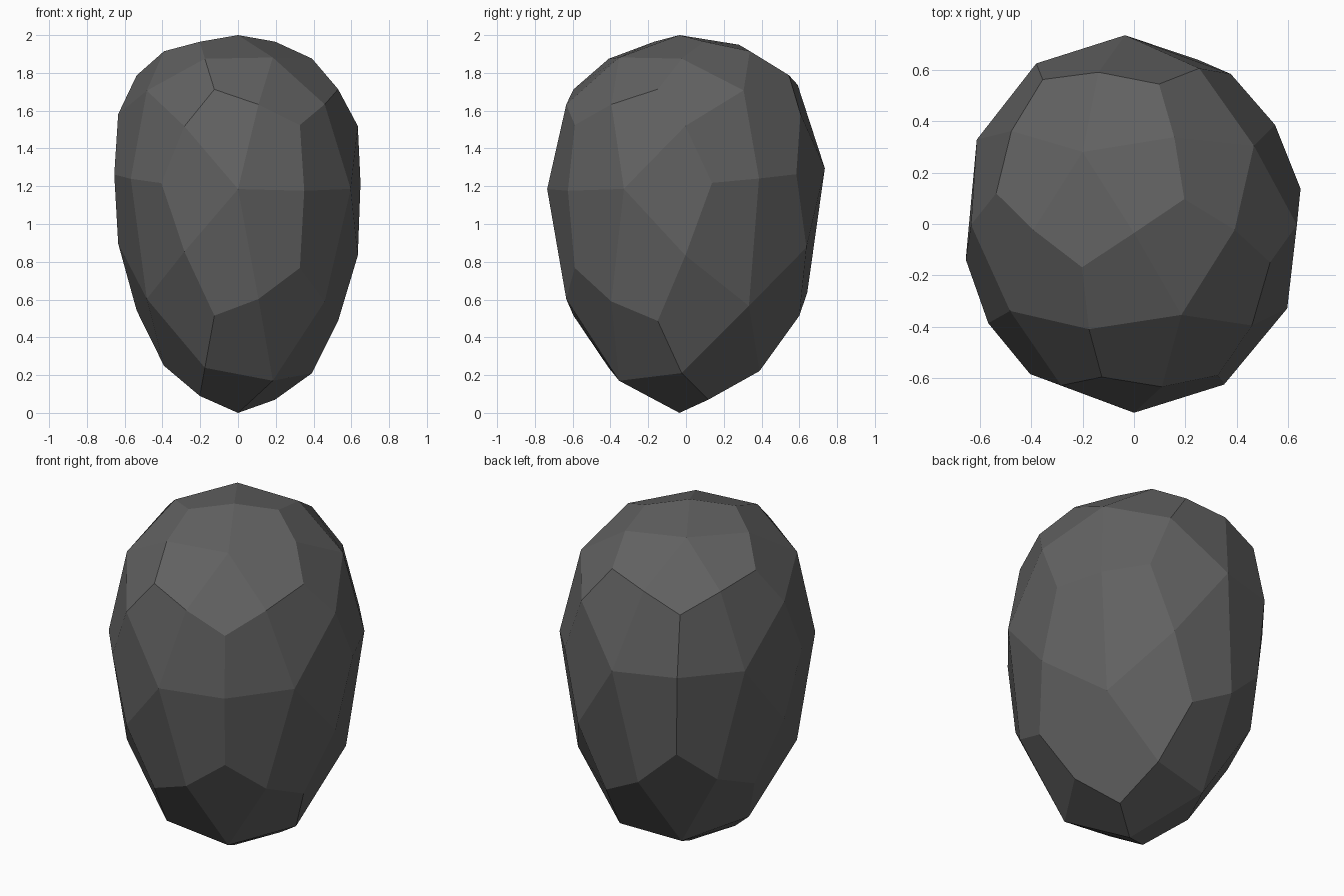
import bpy, bmesh, math
from mathutils import Vector

if "Cube" in bpy.data.objects:
    bpy.data.objects.remove(bpy.data.objects["Cube"])

# ring height on the unit ball -> height of the boulder (pointed base, blunt top)
LEVELS = [(-1, 0.0), (-.934, .08), (-.85, .18), (-.809, .23), (-.577, .515), (-.5, .62),
          (-.309, .865), (0, 1.24), (.309, 1.55), (.5, 1.685), (.577, 1.75),
          (.809, 1.895), (.85, 1.915), (.934, 1.965), (1, 2.0)]


def height(t):
    t = max(-1, min(1, t))
    for (a, za), (b, zb) in zip(LEVELS, LEVELS[1:]):
        if t <= b:
            return za + (zb - za) * (t - a) / (b - a)
    return LEVELS[-1][1]


def shape(p):
    """Stretch and tilt a unit-ball point into the boulder."""
    x, y, z = p
    back = max(y, 0)
    lean = .055 * max(0, min(1, 1 + 1.5 * z))
    return Vector((.667 * x - .035 * back,
                   .735 * y - .035 * z * z - .06 * z * back,
                   height(z) - .033 * x + lean * y))


# twelve facet centres: one facing front, two rings of five, one facing back
bm = bmesh.new()
s, c = 2 / math.sqrt(5), 1 / math.sqrt(5)
bm.verts.new((0, -1, 0))
bm.verts.new((0, 1, 0))
for k in range(5):
    for start, y in ((0, -c), (36, c)):
        a = math.radians(start + 72 * k)
        bm.verts.new((s * math.cos(a), y, s * math.sin(a)))
bmesh.ops.convex_hull(bm, input=bm.verts)

# five kite faces round every centre
out = bmesh.new()
cache = {}


def vert(p):
    p = p.normalized()
    key = tuple(round(v, 3) + 0.0 for v in p)
    if key not in cache:
        cache[key] = out.verts.new(shape(p))
    return cache[key]


for f in bm.faces:
    corner = sum((v.co for v in f.verts), Vector())
    for loop in f.loops:
        v = loop.vert.co
        n = loop.link_loop_next.vert.co
        q = loop.link_loop_prev.vert.co
        out.faces.new((vert(v), vert(v + n), vert(corner), vert(v + q)))
bm.free()
bmesh.ops.recalc_face_normals(out, faces=out.faces)

mesh = bpy.data.meshes.new("boulder")
out.to_mesh(mesh)
out.free()
stone = bpy.data.materials.new("dark grey stone")
stone.diffuse_color = (.12, .12, .12, 1)
stone.use_nodes = True
stone.node_tree.nodes["Principled BSDF"].inputs["Base Color"].default_value = stone.diffuse_color
mesh.materials.append(stone)
boulder = bpy.data.objects.new("boulder", mesh)
bpy.context.collection.objects.link(boulder)
